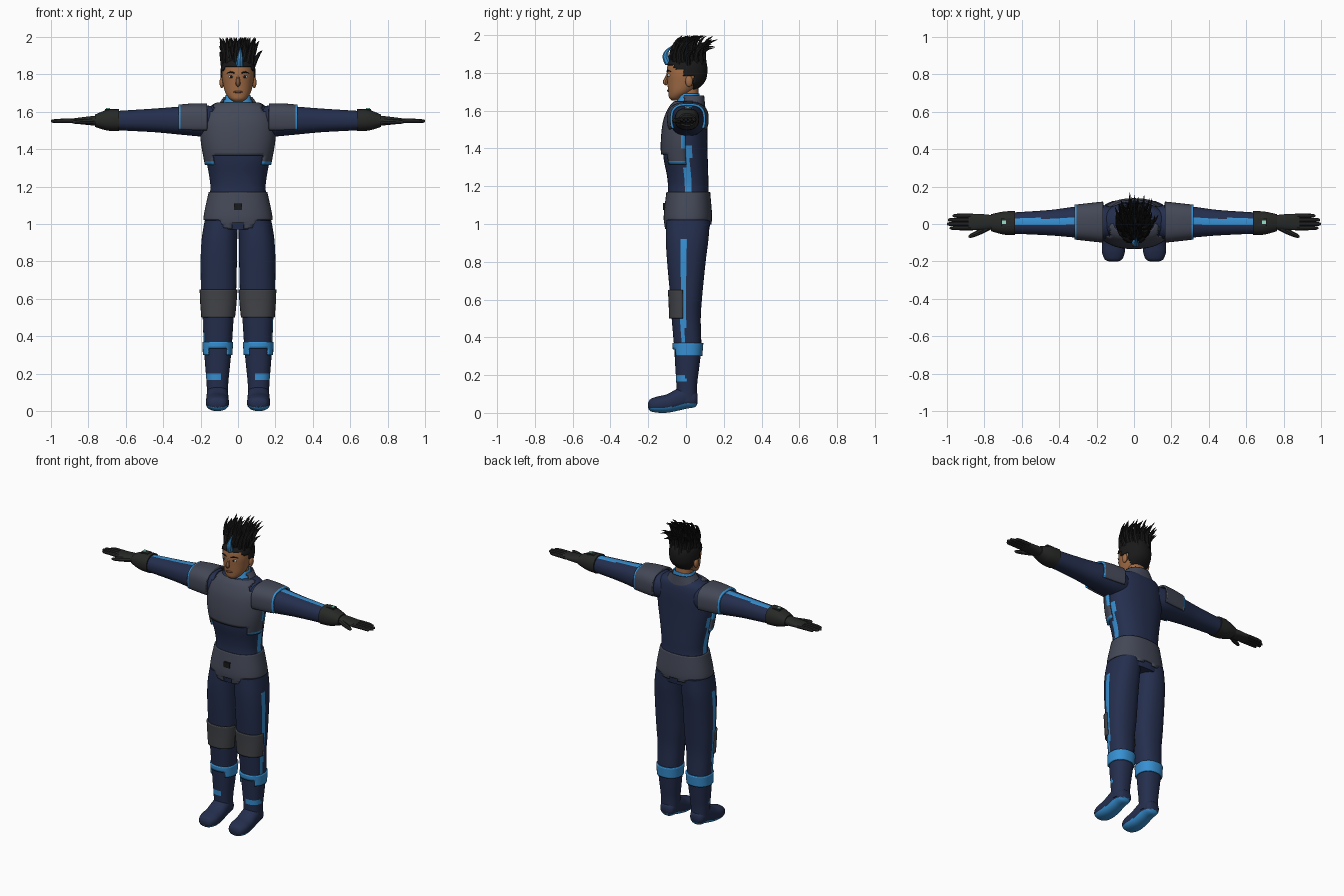
import bpy, bmesh, random
from math import cos, sin, pi, radians
from mathutils import Vector, Matrix

if "Cube" in bpy.data.objects:
    bpy.data.objects.remove(bpy.data.objects["Cube"])


def material(name, r, g, b):
    m = bpy.data.materials.new(name)
    m.use_nodes = True
    m.diffuse_color = (r, g, b, 1)
    bsdf = next(n for n in m.node_tree.nodes if n.type == 'BSDF_PRINCIPLED')
    bsdf.inputs["Base Color"].default_value = (r, g, b, 1)
    return m


navy = material("navy_cloth", .018, .028, .075)
grey = material("slate_armour", .058, .066, .095)
knee = material("knee_grey", .055, .057, .065)
blue = material("bright_blue", .038, .28, .65)
skin = material("brown_skin", .36, .15, .06)
black = material("black_hair", .01, .01, .01)
glove = material("dark_glove", .02, .022, .02)
white = material("eye_white", .6, .65, .65)
lips = material("lip_brown", .2, .07, .035)
lamp = material("pale_green_light", .3, .75, .6)


def finish(name, bm, mats, mirror=False, shell=0):
    """Turn a bmesh into a smooth-shaded object with sharp edges kept."""
    bmesh.ops.recalc_face_normals(bm, faces=bm.faces)
    for f in bm.faces:
        f.smooth = True
    me = bpy.data.meshes.new(name)
    bm.to_mesh(me)
    bm.free()
    me.set_sharp_from_angle(angle=radians(40))
    for m in mats:
        me.materials.append(m)
    ob = bpy.data.objects.new(name, me)
    bpy.context.collection.objects.link(ob)
    if shell:
        mod = ob.modifiers.new("thickness", 'SOLIDIFY')
        mod.thickness, mod.offset = shell, -1
    if mirror:
        ob.modifiers.new("mirror", 'MIRROR').use_mirror_merge = False
    return ob


def smooth_rows(rows, n):
    """Catmull-Rom interpolation between profile rows."""
    rows = [Vector(r) for r in rows]
    out = []
    for i in range(len(rows) - 1):
        a, b, c, d = (rows[max(0, min(len(rows) - 1, i + k))] for k in (-1, 0, 1, 2))
        for s in range(n):
            t = s / n
            out.append(b + (c - a) * (t / 2) + (a * 2 - b * 5 + c * 4 - d) * (t * t / 2)
                       + (b * 3 - a - c * 3 + d) * (t ** 3 / 2))
    return out + [rows[-1]]


def loft(name, axis, rows, mats, mirror=False, paint=None, keep=None,
         grow=0, n=6, seg=48, power=2.3, shell=0):
    """Rounded sections along an axis; row = position, two centres, two radii."""
    bm = bmesh.new()
    rings = []
    for t, c1, c2, r1, r2 in smooth_rows(rows, n):
        ring = []
        for k in range(seg):
            a = 2 * pi * k / seg
            u, v = ((abs(q) ** (2 / power)) * (1 if q > 0 else -1) for q in (cos(a), sin(a)))
            p = [c1 + (r1 + grow) * u, c2 + (r2 + grow) * v]
            p.insert("xyz".index(axis), t)
            ring.append(bm.verts.new(p))
        rings.append(ring)
    for lo, hi in zip(rings, rings[1:]):
        for k in range(seg):
            j = (k + 1) % seg
            bm.faces.new((lo[k], lo[j], hi[j], hi[k]))
    if not shell:
        bm.faces.new(rings[0])
        bm.faces.new(rings[-1])
    bmesh.ops.recalc_face_normals(bm, faces=bm.faces)
    if keep:
        gone = [f for f in bm.faces if not keep(f.calc_center_median())]
        bmesh.ops.delete(bm, geom=gone, context='FACES')
    if paint:
        for f in bm.faces:
            f.material_index = int(paint(f.calc_center_median(), f.normal))
    return finish(name, bm, mats, mirror, shell)


def blob(name, loc, size, mat, mirror=False):
    bm = bmesh.new()
    m = Matrix.Translation(loc) @ Matrix.Diagonal((*size, 1))
    bmesh.ops.create_uvsphere(bm, u_segments=16, v_segments=10, radius=1, matrix=m)
    return finish(name, bm, [mat], mirror)


def box(name, loc, size, mat, mirror=False):
    bm = bmesh.new()
    bmesh.ops.create_cube(bm, size=1, matrix=Matrix.Translation(loc) @ Matrix.Diagonal((*size, 1)))
    return finish(name, bm, [mat], mirror)


def tubes(name, paths, mat, mirror=False):
    """Tapered tubes; each path point is x, y, z, radius."""
    cu = bpy.data.curves.new(name, 'CURVE')
    cu.dimensions, cu.bevel_depth, cu.bevel_resolution, cu.use_fill_caps = '3D', 1, 2, True
    for path in paths:
        pts = smooth_rows(path, 3)
        sp = cu.splines.new('POLY')
        sp.points.add(len(pts) - 1)
        for p, q in zip(sp.points, pts):
            p.co, p.radius = (*q[:3], 1), max(q[3], .0005)
    tmp = bpy.data.objects.new(name + "_path", cu)
    bpy.context.collection.objects.link(tmp)
    me = tmp.to_mesh()
    bm = bmesh.new()
    bm.from_mesh(me)
    tmp.to_mesh_clear()
    bpy.data.objects.remove(tmp)
    return finish(name, bm, [mat], mirror)


# Torso with side stripes, chest armour and belt
torso = [(.97, 0, .01, .176, .113), (1.04, 0, .01, .176, .12), (1.17, 0, .012, .149, .108),
         (1.25, 0, .009, .153, .109), (1.35, 0, -.002, .172, .117), (1.45, 0, -.004, .188, .117),
         (1.55, 0, .002, .188, .11), (1.62, 0, .012, .16, .09), (1.65, 0, .015, .1, .065)]
loft("torso", 'z', torso, [navy, blue],
     paint=lambda c, n: abs(c.x) > .12 and abs(c.y - .01) < .016 and c.z < 1.42)
loft("chest_armour", 'z', torso, [grey, blue], grow=.012, shell=.012,
     keep=lambda c: c.y < .004 and c.z > (1.37 if abs(c.x) < .13 else 1.315)
     and (c.z < 1.6 or abs(c.x) < .13),
     paint=lambda c, n: abs(c.x) > .13 and (c.z < 1.335 or (c.y > -.02 and 1.4 < c.z < 1.5)))
loft("belt", 'z', [(.955, 0, .01, .174, .11)] + torso[:3], [grey], grow=.008, shell=.01, n=10,
     keep=lambda c: c.z > 1.02 - max(0, .055 - abs(abs(c.x) - .055)) * (1 if c.y < 0 else .5))
box("belt_buckle", (0, -.114, 1.092), (.042, .014, .036), black)

# Collar and neck
loft("collar", 'z', [(1.6, 0, .014, .14, .09), (1.64, 0, .02, .105, .08), (1.68, 0, .028, .076, .068)],
     [grey], shell=.008, keep=lambda c: c.z < 1.645 or c.y > -.01)
loft("inner_collar", 'z', [(1.62, 0, .012, .088, .07), (1.65, 0, .014, .078, .062),
                           (1.69, 0, .018, .066, .054)], [blue], shell=.008)
loft("neck", 'z', [(1.6, 0, .02, .055, .05), (1.73, 0, .015, .055, .05)], [skin])

# Legs, knee pads, boot cuffs and feet
leg = [(.06, .11, .005, .055, .052), (.15, .11, .004, .058, .055), (.25, .109, .007, .067, .064),
       (.35, .108, .009, .075, .072), (.5, .106, .001, .083, .077), (.62, .104, .001, .093, .085),
       (.8, .103, .002, .097, .102), (.92, .099, .006, .095, .113), (1.02, .09, .01, .088, .115)]
loft("legs", 'z', leg, [navy, blue], True,
     paint=lambda c, n: (c.x > .14 and abs(c.y + .015) < .012 and .37 < c.z < .92)
     or (.17 < c.z < .2 and c.y < 0 and c.x > .09))
loft("knee_pads", 'z', [(.5, .106, -.002, .083, .08), (.58, .105, -.002, .09, .082),
                        (.65, .104, -.002, .094, .086)], [knee], True, grow=.008, shell=.01,
     keep=lambda c: c.y < -.012)
loft("boot_cuffs", 'z', [(.3, .109, .009, .072, .07), (.37, .108, .01, .075, .075)],
     [blue], True, grow=.007, shell=.01,
     keep=lambda c: c.z > (.34 if c.y < -.03 and abs(c.x - .108) < .05 else .295))
loft("feet", 'y', [(-.2, .11, .04, .025, .015), (-.188, .11, .041, .047, .032),
                   (-.15, .11, .044, .061, .043), (-.1, .11, .05, .061, .049),
                   (-.05, .11, .068, .059, .058), (0, .11, .085, .056, .063),
                   (.045, .11, .075, .047, .045), (.062, .11, .075, .03, .025)],
     [navy, blue], True, paint=lambda c, n: n.z < -.45)

# Arms, shoulder armour, cuffs and hands
arm = [(.11, .01, 1.545, .08, .08), (.2, .01, 1.552, .094, .084), (.32, .01, 1.553, .082, .074),
       (.45, .007, 1.554, .068, .063), (.64, .005, 1.553, .057, .052)]
loft("arms", 'x', arm, [navy, blue], True, n=8,
     paint=lambda c, n: c.x > .31 and n.z > .6 and abs(c.y - .014) < .016)
loft("shoulder_armour", 'x', [(.165, .01, 1.555, .1, .08), (.24, .01, 1.555, .092, .08),
                              (.318, .01, 1.554, .083, .074)], [grey, blue], True,
     grow=.01, shell=.012, power=2.7, n=10, keep=lambda c: c.z > 1.5,
     paint=lambda c, n: c.x > .31)
loft("glove_cuffs", 'x', [(.635, .005, 1.555, .065, .059), (.7, .005, 1.555, .061, .055),
                          (.765, .007, 1.552, .045, .033)], [glove], True)
box("wrist_modules", (.685, .01, 1.608), (.05, .04, .016), glove, True)
box("wrist_lights", (.695, .01, 1.618), (.02, .018, .006), lamp, True)
loft("palms", 'x', [(.74, .008, 1.552, .036, .028), (.8, .01, 1.552, .042, .023),
                    (.885, .011, 1.551, .044, .013)], [glove], True)
fingers = [[(.86, y, 1.551, .012), (.93, y, 1.552, .0115), (tip - .012, y, 1.55, .0095), (tip, y, 1.549, .004)]
           for y, tip in ((-.022, .985), (0, 1), (.022, .995), (.044, .97))]
thumb = [(.77, -.012, 1.55, .018), (.82, -.04, 1.548, .015), (.87, -.063, 1.546, .011), (.885, -.068, 1.546, .004)]
tubes("fingers", fingers + [thumb], glove, True)

# Head and face
head = [(1.655, 0, -.055, .024, .022), (1.67, 0, -.05, .045, .04), (1.7, 0, -.028, .067, .066),
        (1.75, 0, -.004, .081, .095), (1.8, 0, .002, .087, .104), (1.85, 0, .004, .081, .098),
        (1.885, 0, .01, .055, .068), (1.895, 0, .01, .02, .025)]
loft("head", 'z', head, [skin], power=2.1)
tubes("nose", [[(0, -.096, 1.795, .006), (0, -.104, 1.77, .01), (0, -.11, 1.75, .013), (0, -.1, 1.738, .007)]], skin)
blob("ears", (.087, .016, 1.756), (.012, .02, .03), skin, True)
blob("eyes", (.036, -.089, 1.787), (.016, .01, .008), white, True)
blob("irises", (.036, -.096, 1.787), (.007, .005, .007), black, True)
tubes("eyebrows", [[(.016, -.1, 1.806, .003), (.038, -.096, 1.813, .004), (.06, -.08, 1.806, .002)]], black, True)
blob("mouth", (0, -.094, 1.706), (.024, .007, .006), lips)

# Hair: close cap plus curved spikes swept upward and back
loft("hair_cap", 'z', head[2:], [black], grow=.007, shell=.006, power=2.1,
     keep=lambda c: c.z > (1.845 if c.y < -.06 else 1.815 if c.y < -.01 else 1.785 if c.y < .04 else 1.695))
random.seed(4)
spikes = []
for i in range(62):
    a, r = i * 2.4, ((i + .5) / 62) ** .5
    x, y, z = .078 * r * cos(a), .01 + .092 * r * sin(a), 1.888 - .045 * r * r
    h = random.uniform(.075, .15)
    h = min(h, 1.997 - z)
    out, back = x * .55 + random.uniform(-.02, .02), random.uniform(.025, .075) + max(0, y) * .2
    spikes.append([(x, y, z - .015, .016), (x + out * .4, y - .004, z + h * .45, .012),
                   (x + out * .75, y + back * .35, z + h * .85, .007), (x + out, y + back, z + h, .001)])
tubes("hair_spikes", spikes, black)
tubes("blue_hair_streak", [[(.008, -.092, 1.85, .02), (.01, -.108, 1.885, .017),
                            (.012, -.1, 1.915, .01), (.012, -.072, 1.945, .001)]], blue)
